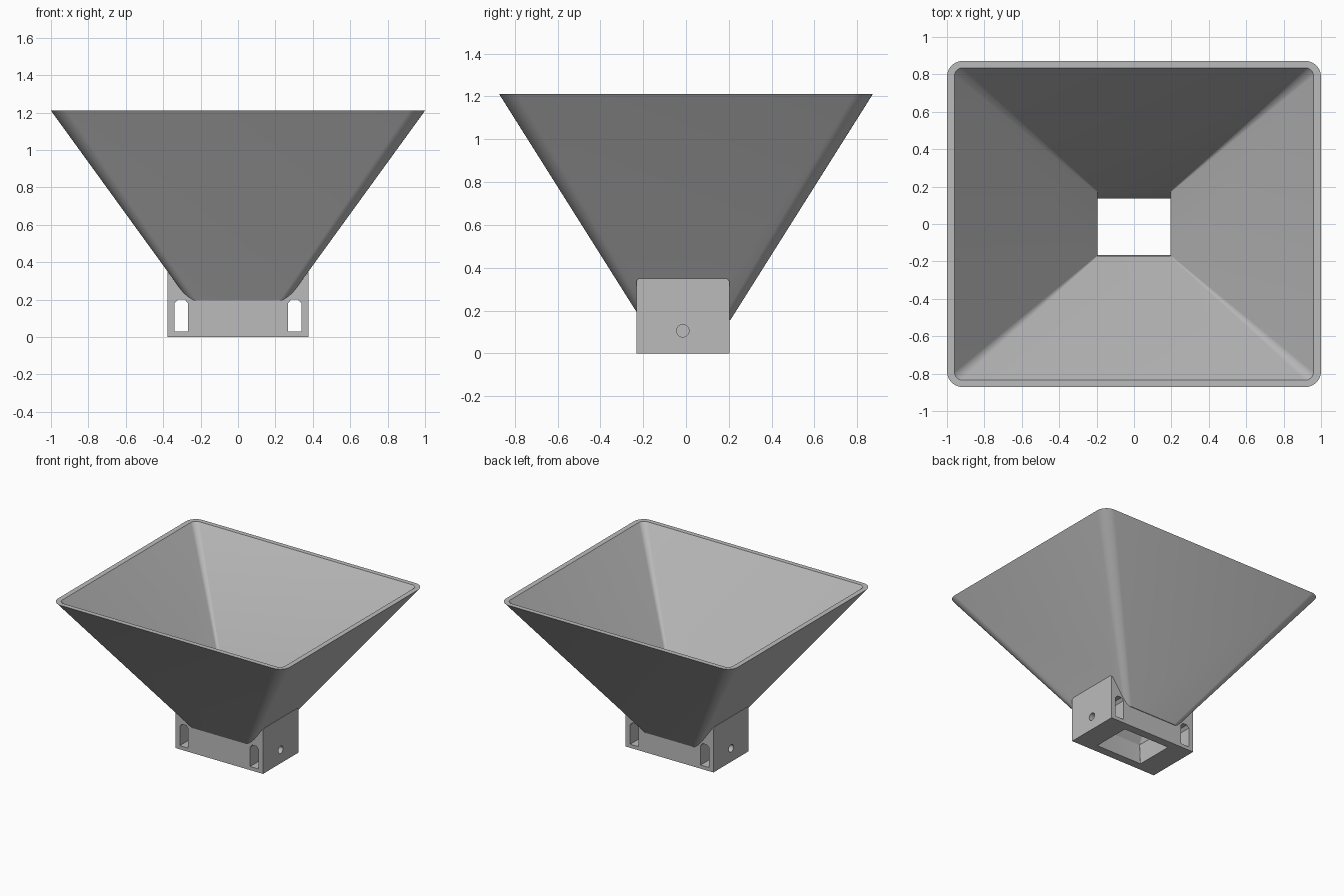
import bpy
import bmesh
import math

cube = bpy.data.objects.get("Cube")
if cube:
    bpy.data.objects.remove(cube, do_unlink=True)

grey = bpy.data.materials.new("plain_grey")
grey.use_nodes = True
COLOR = (0.5, 0.5, 0.5, 1)
grey.diffuse_color = COLOR
grey.node_tree.nodes["Principled BSDF"].inputs["Base Color"].default_value = COLOR

RIM, NECK = 1.21, 0.155        # heights of the funnel's rim and neck
BASE_Y = -0.015                # the mounting base sits slightly forward


def make_object(name, bm):
    bmesh.ops.recalc_face_normals(bm, faces=bm.faces)
    mesh = bpy.data.meshes.new(name)
    bm.to_mesh(mesh)
    bm.free()
    obj = bpy.data.objects.new(name, mesh)
    bpy.context.collection.objects.link(obj)
    mesh.materials.append(grey)
    return obj


def rounded_ring(bm, z, hx, hy, r, cy=0, steps=8):
    """Rounded rectangle of vertices at height z."""
    ring = []
    for i, (sx, sy) in enumerate([(1, 1), (-1, 1), (-1, -1), (1, -1)]):
        for k in range(steps + 1):
            a = math.pi / 2 * (i + k / steps)
            ring.append(bm.verts.new((sx * (hx - r) + r * math.cos(a),
                                      cy + sy * (hy - r) + r * math.sin(a), z)))
    return ring


def loft(name, sections):
    bm = bmesh.new()
    rings = [rounded_ring(bm, *s) for s in sections]
    n = len(rings[0])
    for low, high in zip(rings, rings[1:]):
        for i in range(n):
            j = (i + 1) % n
            bm.faces.new((low[i], low[j], high[j], high[i]))
    bm.faces.new(rings[0][::-1])
    bm.faces.new(rings[-1])
    return make_object(name, bm)


def prism(name, points, direction):
    """Closed solid from a flat outline pushed along a direction."""
    bm = bmesh.new()
    face = bm.faces.new([bm.verts.new(p) for p in points])
    new = bmesh.ops.extrude_face_region(bm, geom=[face])["geom"]
    bmesh.ops.translate(bm, vec=direction,
                        verts=[v for v in new if isinstance(v, bmesh.types.BMVert)])
    return make_object(name, bm)


def combine(target, tool, operation):
    mod = target.modifiers.new(operation.lower(), "BOOLEAN")
    mod.operation, mod.solver, mod.object = operation, "EXACT", tool
    bpy.context.view_layer.objects.active = target
    bpy.ops.object.modifier_apply(modifier=mod.name)
    bpy.data.objects.remove(tool, do_unlink=True)


# Outer funnel skin
hopper = loft("funnel_with_base", [(NECK, 0.235, 0.207, 0.04),
                                   (RIM, 1.0, 0.872, 0.085)])

# Mounting base, with the long top edges slightly rounded
bx, by, top, c = 0.378, 0.217, 0.35, 0.012
profile = [(-by, 0), (by, 0), (by, top - c), (by - c, top), (c - by, top), (-by, top - c)]
combine(hopper, prism("base", [(-bx, BASE_Y + y, z) for y, z in profile],
                      (2 * bx, 0, 0)), "UNION")

# Throat and funnel interior, carried a little past both openings
over = 0.04
combine(hopper, loft("interior", [
    (-over, 0.2, 0.152, 0.004, BASE_Y),
    (0, 0.2, 0.152, 0.004, BASE_Y),
    (NECK, 0.196, 0.172, 0.004),
    (RIM + over, 0.96 + over * 0.725, 0.835 + over * 0.628, 0.045)]), "DIFFERENCE")

# Strap slots running front to back, and screw holes opening into them
for side in (-1, 1):
    w = 0.036
    slot = [(-w, 0.028), (w, 0.028), (w, 0.18), (0.018, 0.2), (-0.018, 0.2), (-w, 0.18)]
    combine(hopper, prism("slot", [(side * 0.303 + x, -0.5, z) for x, z in slot],
                          (0, 1, 0)), "DIFFERENCE")
    circle = [math.tau * k / 32 for k in range(32)]
    combine(hopper, prism("screw_hole",
                          [(side * 0.31, BASE_Y + 0.029 * math.cos(a),
                            0.105 + 0.029 * math.sin(a)) for a in circle],
                          (side * 0.1, 0, 0)), "DIFFERENCE")

# Smooth rounded corners, crisp edges
bpy.ops.object.select_all(action="DESELECT")
hopper.select_set(True)
bpy.context.view_layer.objects.active = hopper
bpy.ops.object.shade_smooth_by_angle(angle=math.radians(25))
